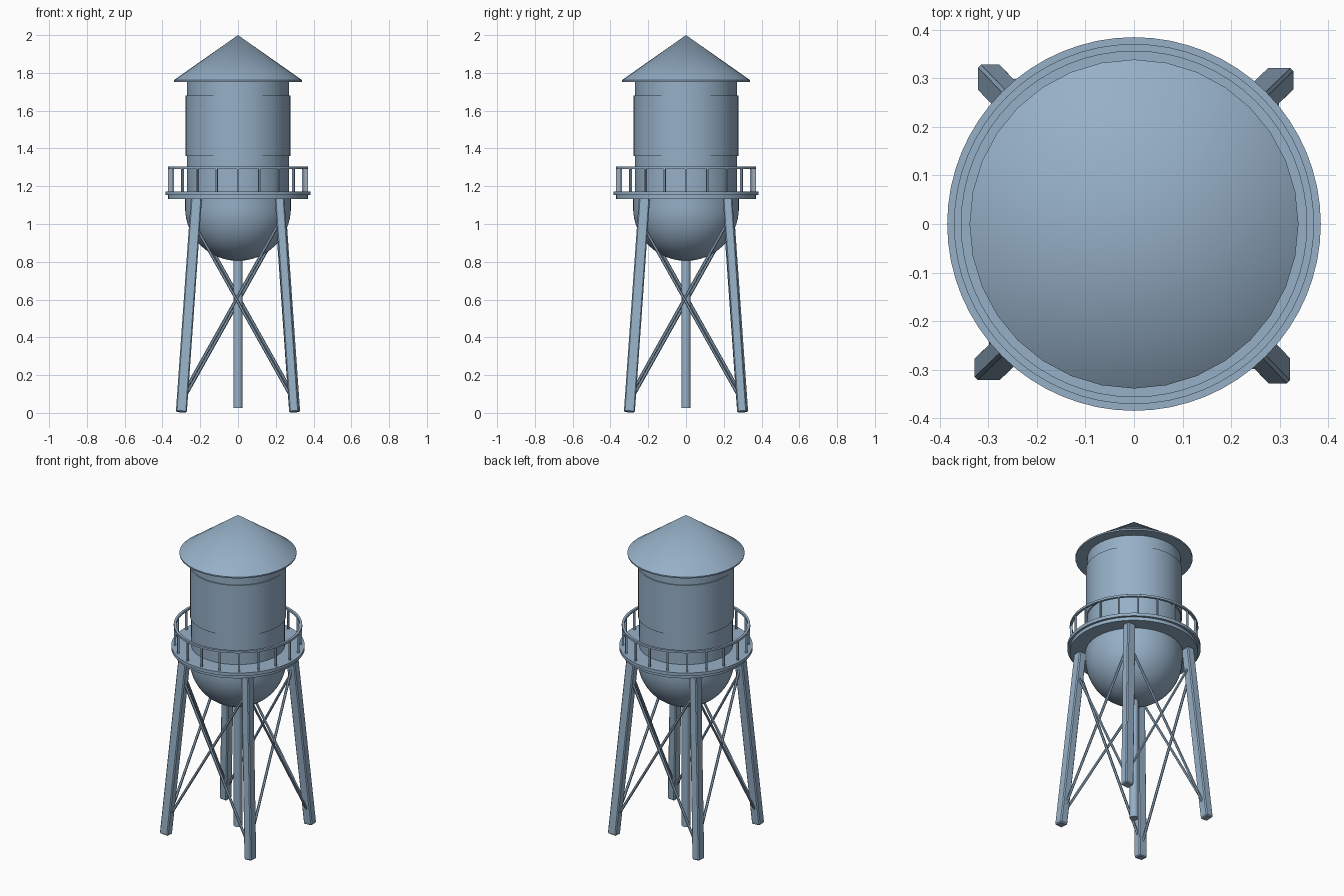
import bpy, bmesh
from math import sin, cos, pi, radians
from mathutils import Vector, Matrix

if "Cube" in bpy.data.objects:
    bpy.data.objects.remove(bpy.data.objects["Cube"])

# Painted blue-grey steel
paint = bpy.data.materials.new("blue_grey_paint")
paint.diffuse_color = (0.305, 0.434, 0.57, 1)
paint.use_nodes = True
paint.node_tree.nodes["Principled BSDF"].inputs["Base Color"].default_value = paint.diffuse_color


def finish(name, bm):
    bmesh.ops.recalc_face_normals(bm, faces=bm.faces[:])
    me = bpy.data.meshes.new(name)
    bm.to_mesh(me)
    bm.free()
    me.materials.append(paint)
    ob = bpy.data.objects.new(name, me)
    bpy.context.collection.objects.link(ob)
    return ob


def smooth(ob, angle=30):
    bpy.ops.object.select_all(action='DESELECT')
    ob.select_set(True)
    bpy.context.view_layer.objects.active = ob
    bpy.ops.object.shade_smooth_by_angle(angle=radians(angle))


def lathe(name, profile, segs=64, closed=False):
    """Spin an (r, z) profile about the z axis."""
    bm = bmesh.new()
    vs = [bm.verts.new((r, 0, z)) for r, z in profile]
    pairs = list(zip(vs, vs[1:]))
    if closed:
        pairs.append((vs[-1], vs[0]))
    es = [bm.edges.new(p) for p in pairs]
    bmesh.ops.spin(bm, geom=vs + es, cent=(0, 0, 0), axis=(0, 0, 1),
                   angle=2 * pi, steps=segs, use_merge=True)
    bmesh.ops.remove_doubles(bm, verts=bm.verts[:], dist=1e-5)
    ob = finish(name, bm)
    smooth(ob)
    return ob


def ring(name, r0, r1, z0, z1):
    return lathe(name, [(r0, z0), (r1, z0), (r1, z1), (r0, z1)], closed=True)


def beam(name, a, b, w, d, side, bevel=0):
    """Rectangular bar from a to b; width w runs along the side direction."""
    a, b = Vector(a), Vector(b)
    z = (b - a).normalized()
    x = Vector(side)
    x = (x - z * x.dot(z)).normalized()
    y = z.cross(x)
    rot = Matrix((x, y, z)).transposed().to_4x4()
    mat = Matrix.Translation((a + b) / 2) @ rot @ Matrix.Diagonal((w, d, (b - a).length, 1))
    bm = bmesh.new()
    bmesh.ops.create_cube(bm, size=1, matrix=mat)
    if bevel:
        bmesh.ops.bevel(bm, geom=bm.edges[:], offset=bevel, segments=1,
                        affect='EDGES', profile=0.5)
    return finish(name, bm)


def rod(name, a, b, r, segs=12):
    a, b = Vector(a), Vector(b)
    mat = Matrix.Translation((a + b) / 2) @ (b - a).to_track_quat('Z', 'Y').to_matrix().to_4x4()
    bm = bmesh.new()
    bmesh.ops.create_cone(bm, cap_ends=True, segments=segs, radius1=r, radius2=r,
                          depth=(b - a).length, matrix=mat)
    ob = finish(name, bm)
    smooth(ob, 40)
    return ob


# Conical roof with a thin lip
lathe("roof", [(0, 1.765), (0.338, 1.753), (0.339, 1.762), (0, 2.0)], 32)

# Tank shell, raised middle band and round-bottomed bowl
lathe("tank", [(0, 1.1), (0.27, 1.1), (0.27, 1.765), (0, 1.765)])
ring("tank_band", 0.26, 0.277, 1.36, 1.68)
bowl = [(0.28 * sin(i * pi / 32), 1.085 - 0.28 * cos(i * pi / 32)) for i in range(17)]
bowl[0] = (0, 0.805)
lathe("bowl", bowl + [(0.28, 1.15), (0, 1.15)])

# Walkway with support ring beneath
ring("walkway_support", 0.26, 0.37, 1.132, 1.153)
ring("walkway_deck", 0.26, 0.385, 1.153, 1.173)

# Railing
ring("hand_rail", 0.356, 0.371, 1.292, 1.305)
for i in range(20):
    t = 2 * pi * i / 20
    c, s = cos(t), sin(t)
    beam(f"rail_post_{i + 1}", (0.3635 * c, 0.3635 * s, 1.17),
         (0.3635 * c, 0.3635 * s, 1.295), 0.013, 0.008, (c, s, 0))

# Central pipe
rod("central_pipe", (0, 0, 0.025), (0, 0, 0.83), 0.025, 32)

# Four splayed legs, each with the crossed braces of the next side
for k in range(4):
    q = Matrix.Rotation(k * pi / 2, 3, 'Z')
    beam(f"leg_{k + 1}", q @ Vector((-0.3, -0.297, 0.004)), q @ Vector((-0.22, -0.22, 1.137)),
         0.058, 0.05, q @ Vector((1, 0, 0)), 0.006)
    for s, dz in ((1, 0.016), (-1, -0.016)):
        rod(f"brace_{k + 1}_{'a' if s > 0 else 'b'}",
            q @ Vector((-0.29 * s, -0.292 + 0.005 * s, 0.085 + dz)),
            q @ Vector((0.228 * s, -0.23 + 0.005 * s, 1.01 + dz)), 0.008, 6)
